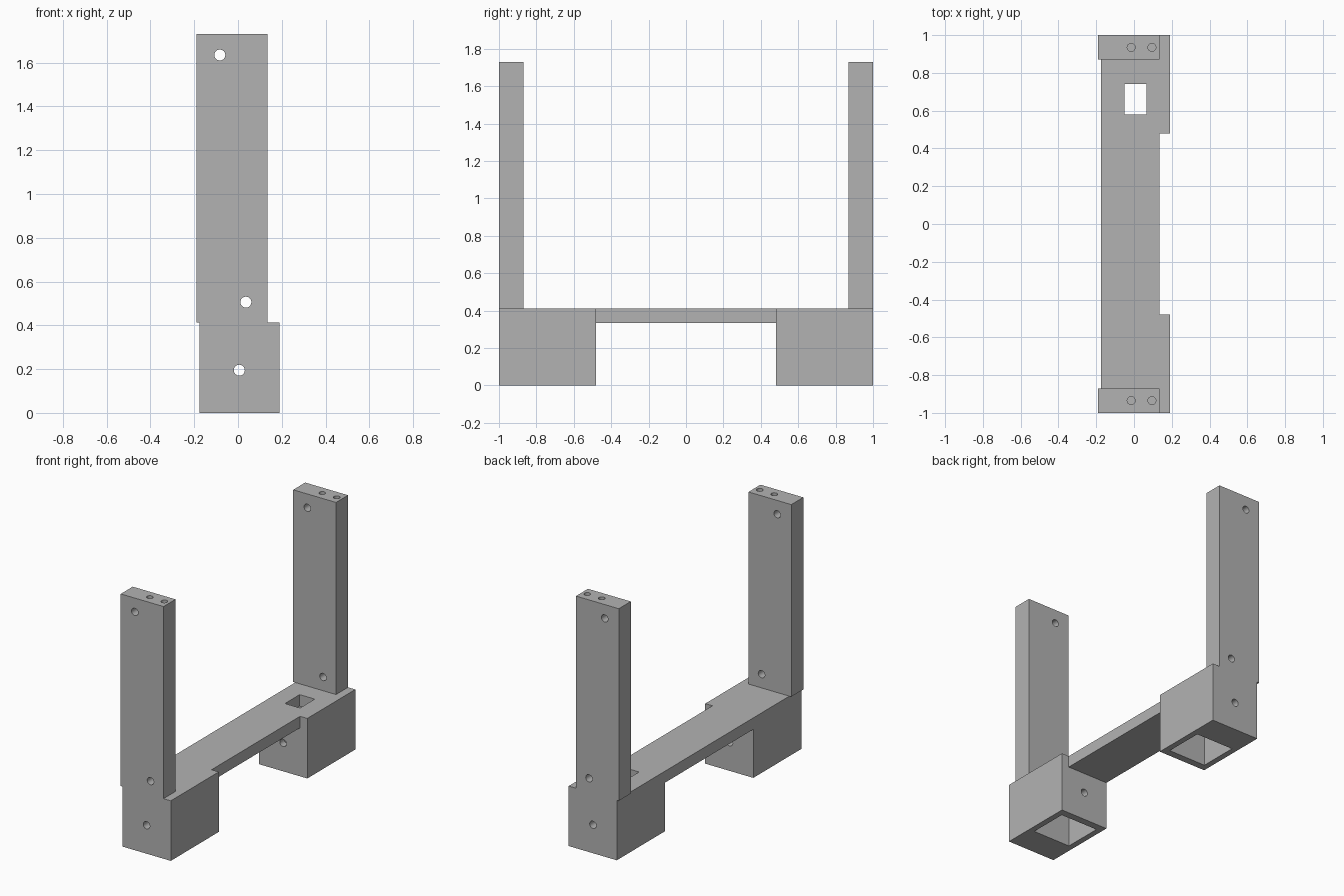
import bpy
import math

if "Cube" in bpy.data.objects:
    bpy.data.objects.remove(bpy.data.objects["Cube"], do_unlink=True)

grey = bpy.data.materials.new("plain grey")
grey.use_nodes = True
grey.diffuse_color = (0.45, 0.45, 0.45, 1)
grey.node_tree.nodes["Principled BSDF"].inputs["Base Color"].default_value = grey.diffuse_color


def box(name, xs, ys, zs):
    """Box spanning the given low-high ranges."""
    spans = (xs, ys, zs)
    bpy.ops.mesh.primitive_cube_add(size=1, location=[sum(s) / 2 for s in spans])
    ob = bpy.context.object
    ob.name = name
    ob.scale = [max(s) - min(s) for s in spans]
    bpy.ops.object.transform_apply(location=True, rotation=True, scale=True)
    ob.data.materials.append(grey)
    return ob


def rod(name, centre, radius, length, along_y=False):
    """Cylinder for drilling, along y or z."""
    bpy.ops.mesh.primitive_cylinder_add(
        vertices=32, radius=radius, depth=length, location=centre,
        rotation=(math.pi / 2 if along_y else 0, 0, 0))
    ob = bpy.context.object
    ob.name = name
    bpy.ops.object.transform_apply(location=True, rotation=True, scale=True)
    ob.data.materials.append(grey)
    return ob


def cut(target, cutter):
    """Subtract the cutter, then discard it."""
    cutter.hide_render = True
    mod = target.modifiers.new("cut", "BOOLEAN")
    mod.operation = "DIFFERENCE"
    mod.solver = "EXACT"
    mod.object = cutter
    bpy.ops.object.select_all(action="DESELECT")
    bpy.context.view_layer.objects.active = target
    target.select_set(True)
    bpy.ops.object.modifier_apply(modifier=mod.name)
    bpy.data.objects.remove(cutter, do_unlink=True)


def finish(ob):
    bpy.ops.object.select_all(action="DESELECT")
    bpy.context.view_layer.objects.active = ob
    ob.select_set(True)
    bpy.ops.object.shade_smooth_by_angle(angle=math.radians(30))


BASE_TOP, PLATE_BOTTOM, TOP = 0.412, 0.333, 1.73

# Base: two hollow feet joined by a thinner, narrower bridge
base = box("base", (-0.175, 0.19), (-1, 1), (0, BASE_TOP))
cut(base, box("arch_cutter", (-0.5, 0.5), (-0.48, 0.48), (-0.5, PLATE_BOTTOM)))
cut(base, box("side_cutter", (0.135, 0.5), (-0.48, 0.48), (0.1, 0.6)))

# Pockets open at the underside of each foot
for side in (-1, 1):
    ys = sorted((side * 0.53, side * 0.80))
    cut(base, box("pocket_cutter", (-0.135, 0.15), ys, (-0.1, PLATE_BOTTOM)))

# Window through the plate above the back pocket
cut(base, box("window_cutter", (-0.05, 0.065), (0.58, 0.74), (0.25, 0.6)))

# Cross hole through both feet
cut(base, rod("foot_hole_cutter", (0.006, 0, 0.195), 0.025, 2.4, True))
finish(base)

# Uprights, each with two cross holes and two blind holes in the top
for name, side in (("front_upright", -1), ("back_upright", 1)):
    ys = sorted((side * 0.87, side))
    post = box(name, (-0.19, 0.135), ys, (BASE_TOP, TOP))
    for x, z in ((-0.083, 1.635), (0.036, 0.506)):
        cut(post, rod("cross_hole_cutter", (x, side * 0.935, z), 0.025, 0.4, True))
    for x in (-0.015, 0.095):
        cut(post, rod("top_hole_cutter", (x, side * 0.935, TOP), 0.021, 0.4))
    finish(post)
